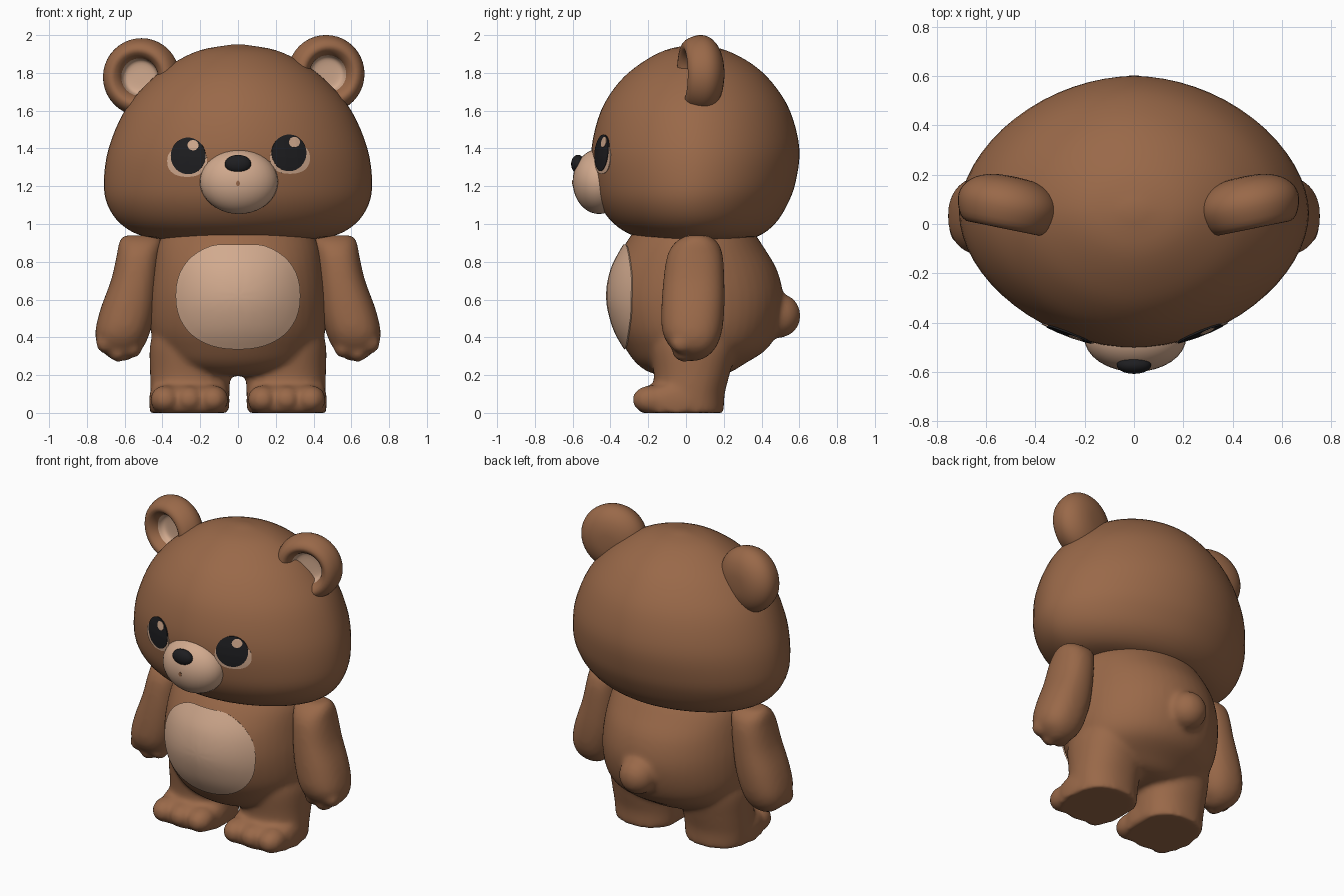
import bpy, bmesh, math
from mathutils import Matrix, Vector
from mathutils.bvhtree import BVHTree

if "Cube" in bpy.data.objects:
    bpy.data.objects.remove(bpy.data.objects["Cube"])


def material(name, rgb):
    m = bpy.data.materials.new(name)
    m.use_nodes = True
    m.diffuse_color = (*rgb, 1)
    m.node_tree.nodes["Principled BSDF"].inputs["Base Color"].default_value = (*rgb, 1)
    return m


BROWN = material("brown fur", (0.32, 0.14, 0.066))
CREAM = material("cream fur", (0.64, 0.40, 0.27))
BLACK = material("black", (0.013, 0.013, 0.015))


def finish(name, bm, *mats, recalc=True):
    if recalc:
        bmesh.ops.recalc_face_normals(bm, faces=bm.faces)
    me = bpy.data.meshes.new(name)
    bm.to_mesh(me)
    bm.free()
    for m in mats:
        me.materials.append(m)
    me.shade_smooth()
    me.set_sharp_from_angle(angle=math.radians(50))
    ob = bpy.data.objects.new(name, me)
    bpy.context.scene.collection.objects.link(ob)
    return ob


def fuse(name, parts, mat, rounds):
    """Blend overlapping parts into one soft skin."""
    bm = bmesh.new()
    for part in parts:
        me = bpy.data.meshes.new(name)
        part.to_mesh(me)
        part.free()
        bm.from_mesh(me)
        bpy.data.meshes.remove(me)
    ob = finish(name, bm, mat)
    remesh = ob.modifiers.new("skin", "REMESH")
    remesh.mode = "VOXEL"
    remesh.voxel_size = 0.016
    remesh.use_smooth_shade = True
    soften = ob.modifiers.new("soften", "SMOOTH")
    soften.iterations = rounds
    return ob


def smooth_rows(rows, steps=4):
    """Catmull-Rom interpolation through rows of numbers."""
    out = []
    last = len(rows) - 1
    for i in range(last):
        quad = list(zip(rows[max(i - 1, 0)], rows[i], rows[i + 1], rows[min(i + 2, last)]))
        for k in range(steps):
            t = k / steps
            out.append([b + t / 2 * (c - a + t * (2 * a - 5 * b + 4 * c - d
                        + t * (3 * (b - c) + d - a))) for a, b, c, d in quad])
    return out + [list(rows[-1])]


def super_point(angle, power):
    c, s = math.cos(angle), math.sin(angle)
    return (math.copysign(abs(c) ** (2 / power), c), math.copysign(abs(s) ** (2 / power), s))


def loft(rows, power=2.0, side=1, segs=48):
    """Rows are (z, x min, x max, y front, y back) of superellipse sections."""
    bm = bmesh.new()
    rings = []
    for z, x0, x1, y0, y1 in smooth_rows(rows):
        ring = []
        for i in range(segs):
            x, y = super_point(math.tau * i / segs, power)
            ring.append(bm.verts.new((side * ((x0 + x1) / 2 + x * (x1 - x0) / 2),
                                      (y0 + y1) / 2 + y * (y1 - y0) / 2, z)))
        rings.append(ring)
    for r, q in zip(rings, rings[1:]):
        for i in range(segs):
            j = (i + 1) % segs
            bm.faces.new((r[i], r[j], q[j], q[i]))
    bm.faces.new(rings[0])
    bm.faces.new(rings[-1])
    bmesh.ops.recalc_face_normals(bm, faces=bm.faces)
    return bm


def centred(rows):
    return [(z, -rx, rx, y0, y1) for z, rx, y0, y1 in rows]


def ellipsoid(centre, radii):
    bm = bmesh.new()
    bmesh.ops.create_uvsphere(bm, u_segments=32, v_segments=20, radius=1,
                              matrix=Matrix.Translation(centre) @ Matrix.Diagonal((*radii, 1)))
    for v in bm.verts:
        v.co.z = max(v.co.z, 0)
    return bm


def plate(name, tree, centre, radii, mat, lift, power=2.0, flat_top=9.0):
    """Thin painted patch laid on the surface seen from the front."""
    bm = bmesh.new()
    segs, rings = 48, 10

    def point(x, z, off):
        hit = tree.ray_cast(Vector((x, -2, z)), Vector((0, 1, 0)))
        return bm.verts.new(hit[0] + hit[1] * off)

    mid = point(*centre, lift)
    prev = None
    for k in range(1, rings + 2):
        f = min(k, rings) / rings
        ring = []
        for i in range(segs):
            x, z = super_point(math.tau * i / segs, power)
            z = min(z * radii[1], flat_top)
            ring.append(point(centre[0] + f * x * radii[0], centre[1] + f * z,
                              lift if k <= rings else -0.002))
        for i in range(segs):
            j = (i + 1) % segs
            if prev:
                bm.faces.new((prev[i], ring[i], ring[j], prev[j]))
            else:
                bm.faces.new((mid, ring[i], ring[j]))
        prev = ring
    return finish(name, bm, mat, recalc=False)


# Head
head_bm = loft(centred([
    (0.91, 0.30, -0.13, 0.26), (0.935, 0.50, -0.27, 0.38), (1.0, 0.62, -0.38, 0.47),
    (1.1, 0.69, -0.455, 0.535), (1.22, 0.71, -0.49, 0.58), (1.4, 0.685, -0.5, 0.60),
    (1.6, 0.60, -0.45, 0.55), (1.75, 0.475, -0.355, 0.455), (1.85, 0.345, -0.24, 0.345),
    (1.92, 0.20, -0.11, 0.21), (1.95, 0.03, 0.03, 0.08)]), power=1.87, segs=64)
head_tree = BVHTree.FromBMesh(head_bm)
finish("head", head_bm, BROWN)

# Body, legs, toes and tail blended together
body_bm = loft(centred([
    (0.195, 0.06, -0.05, 0.10), (0.21, 0.24, -0.18, 0.22), (0.26, 0.36, -0.26, 0.31),
    (0.34, 0.43, -0.32, 0.43), (0.45, 0.465, -0.38, 0.49), (0.6, 0.47, -0.415, 0.515),
    (0.75, 0.455, -0.395, 0.485), (0.88, 0.43, -0.33, 0.41), (0.97, 0.38, -0.27, 0.35)]))
body_tree = BVHTree.FromBMesh(body_bm)
LEG = [(0.0, 0.05, 0.455, -0.17, 0.2), (0.1, 0.045, 0.463, -0.175, 0.205),
       (0.2, 0.043, 0.465, -0.17, 0.23), (0.35, 0.045, 0.467, -0.19, 0.265),
       (0.45, 0.1, 0.44, -0.18, 0.25)]
FOOT = [(0.0, 0.05, 0.465, -0.24, 0.15), (0.06, 0.045, 0.471, -0.255, 0.15),
        (0.11, 0.05, 0.465, -0.24, 0.14), (0.145, 0.075, 0.445, -0.19, 0.1),
        (0.16, 0.14, 0.38, -0.13, 0.05)]
skin = [body_bm, ellipsoid((0, 0.49, 0.515), (0.118, 0.117, 0.118))]
for side in (-1, 1):
    skin += [loft(LEG, 2.2, side), loft(FOOT, 2.5, side)]
    skin += [ellipsoid((side * x, -0.185, 0.07), (0.08, 0.1, 0.076)) for x in (0.13, 0.258, 0.385)]
fuse("body_and_legs", skin, BROWN, 8)
plate("belly_patch", body_tree, (0, 0.62), (0.325, 0.28), CREAM, 0.008, 2.25, 0.268)

# Arms with stubby fingers
ARM = [(0.94, 0.42, 0.605, 0.0, 0.12), (0.9, 0.40, 0.63, -0.06, 0.17),
       (0.83, 0.41, 0.643, -0.1, 0.195), (0.7, 0.42, 0.673, -0.12, 0.203),
       (0.55, 0.435, 0.728, -0.13, 0.203), (0.43, 0.465, 0.755, -0.125, 0.19),
       (0.35, 0.50, 0.74, -0.085, 0.16), (0.3, 0.55, 0.69, -0.03, 0.115),
       (0.275, 0.59, 0.65, 0.01, 0.06)]
for label, side in (("right", -1), ("left", 1)):
    hand = [ellipsoid((side * x, y, z), (0.052, 0.062, 0.055)) for x, y, z in
            ((0.56, -0.01, 0.345), (0.635, -0.01, 0.325), (0.7, -0.02, 0.37))]
    fuse(label + "_arm", [loft(ARM, 2.3, side)] + hand, BROWN, 6)

# Muzzle, nose and mouth
muzzle_bm = ellipsoid((0.005, -0.46, 1.225), (0.207, 0.14, 0.172))
muzzle_tree = BVHTree.FromBMesh(muzzle_bm)
finish("muzzle", muzzle_bm, CREAM)
plate("mouth", muzzle_tree, (0, 1.215), (0.01, 0.014), BROWN, 0.003)
finish("nose", ellipsoid((0, -0.572, 1.317), (0.07, 0.036, 0.049)), BLACK)

# Eyes, slightly uneven in height like the ears
for label, side, x, z in (("right", -1, -0.262, 1.36), ("left", 1, 0.268, 1.376)):
    plate(label + "_eye_white", head_tree, (x + side * 0.006, z - 0.028), (0.105, 0.082),
          CREAM, 0.004, 2.3)
    plate(label + "_eye", head_tree, (x, z), (0.091, 0.096), BLACK, 0.007)
    plate(label + "_eye_glint", head_tree, (x + 0.027, z + 0.056), (0.029, 0.027), CREAM, 0.009)

# Ears: a thick turned cup with a cream hollow
EAR = [(0.0, 0.0), (0.06, -0.002), (0.09, -0.015), (0.105, -0.06), (0.14, -0.095),
       (0.18, -0.075), (0.205, -0.01), (0.195, 0.045), (0.15, 0.09), (0.08, 0.115), (0.0, 0.12)]
for label, side, x, z in (("right", -1, -0.512, 1.778), ("left", 1, 0.467, 1.795)):
    bm = bmesh.new()
    path = [bm.verts.new((r, y, 0)) for r, y in smooth_rows(EAR, 3)]
    edges = [bm.edges.new(pair) for pair in zip(path, path[1:])]
    bmesh.ops.spin(bm, geom=path + edges, cent=(0, 0, 0), axis=(0, 1, 0),
                   angle=math.tau, steps=40)
    bmesh.ops.remove_doubles(bm, verts=bm.verts, dist=0.0005)
    for f in bm.faces:
        c = f.calc_center_median()
        f.material_index = int(math.hypot(c.x, c.z) < 0.1 and c.y < 0.03)
    bm.transform(Matrix.Translation((x, 0.075, z)) @ Matrix.Rotation(side * 0.2, 4, "Z"))
    finish(label + "_ear", bm, BROWN, CREAM)
